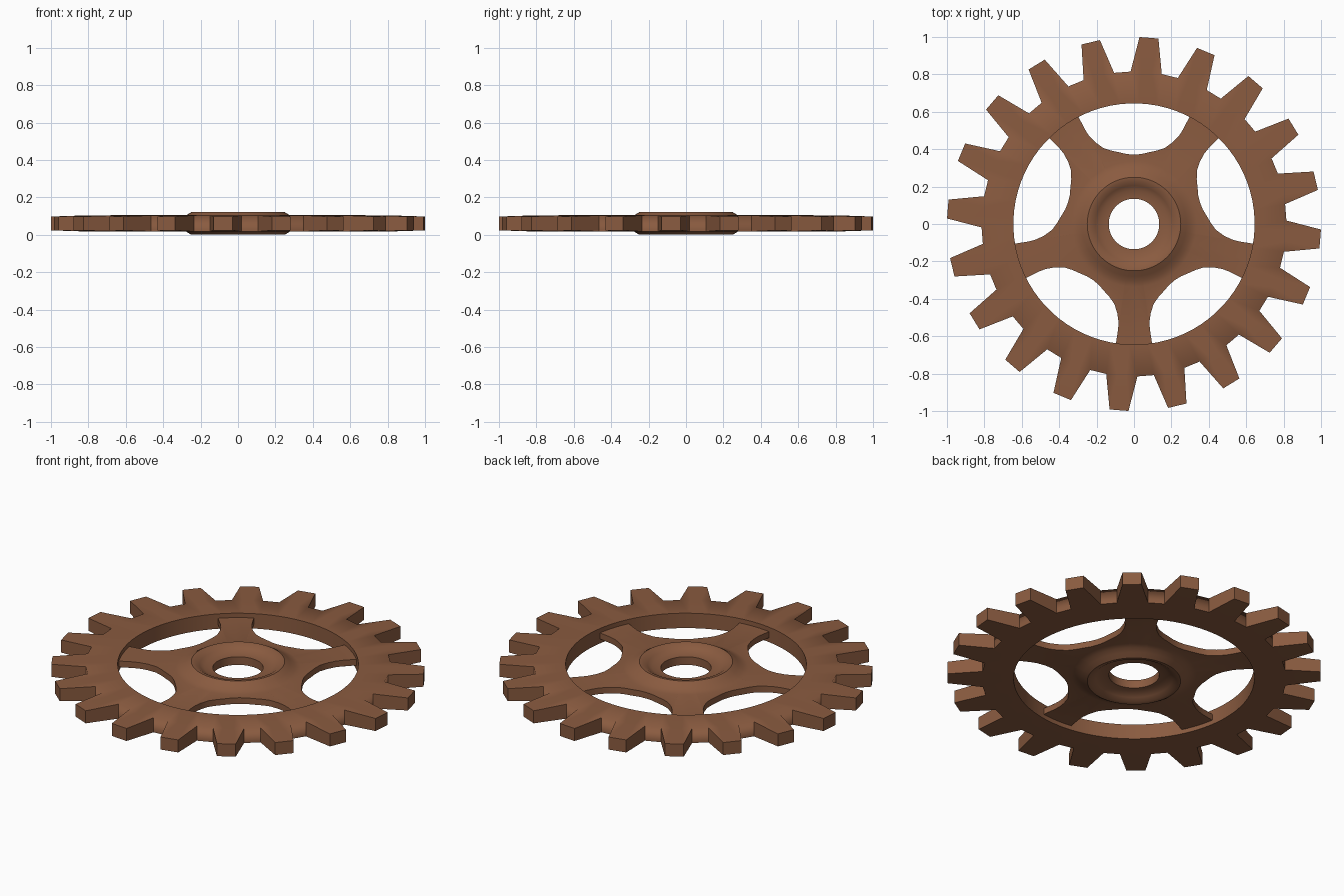
import bpy, bmesh, math

if "Cube" in bpy.data.objects:
    bpy.data.objects.remove(bpy.data.objects["Cube"])

MID = 0.061  # height of the gear's middle plane

brown = bpy.data.materials.new("brown")
brown.diffuse_color = (0.255, 0.105, 0.051, 1)
brown.use_nodes = True
brown.node_tree.nodes["Principled BSDF"].inputs["Base Color"].default_value = brown.diffuse_color


def polar(r, deg, z):
    a = math.radians(deg)
    return (r * math.cos(a), r * math.sin(a), z)


def loft(name, loops):
    """Join closed loops of equal length into a ring-shaped solid."""
    bm = bmesh.new()
    rows = [[bm.verts.new(p) for p in loop] for loop in loops]
    for i, row in enumerate(rows):
        nxt = rows[(i + 1) % len(rows)]
        for j in range(len(row)):
            k = (j + 1) % len(row)
            bm.faces.new((row[j], row[k], nxt[k], nxt[j]))
    bmesh.ops.recalc_face_normals(bm, faces=bm.faces)
    mesh = bpy.data.meshes.new(name)
    bm.to_mesh(mesh)
    bm.free()
    mesh.materials.append(brown)
    obj = bpy.data.objects.new(name, mesh)
    bpy.context.collection.objects.link(obj)
    bpy.ops.object.select_all(action='DESELECT')
    obj.select_set(True)
    bpy.context.view_layer.objects.active = obj
    bpy.ops.object.shade_smooth_by_angle(angle=math.radians(35))
    return obj


# Toothed rim: 20 tapered teeth around a round opening
TEETH, PHASE = 20, 85.4
STEP = 360 / TEETH
tooth = [(-5.9, 0.815, 0.043), (-2.9, 1.0, 0.037), (2.9, 1.0, 0.037), (5.9, 0.815, 0.043)]
inner, root, outer = [], [], []
for t in range(TEETH):
    base = PHASE + t * STEP
    for i, (off, r, h) in enumerate(tooth):
        inner.append((0.645, base + (i - 1.5) * STEP / 4, 0.044))
        root.append((0.815, base + (-5.9, -2, 2, 5.9)[i], 0.043))
        outer.append((r, base + off, h))


def level(points, sign):
    return [polar(r, a, MID + sign * h) for r, a, h in points]


# Corner points of each tooth root coincide with the rim edge, so they are merged
rim = loft("toothed_rim", [level(inner, 1), level(root, 1), level(outer, 1),
                           level(outer, -1), level(root, -1), level(inner, -1)])
bm = bmesh.new()
bm.from_mesh(rim.data)
bmesh.ops.remove_doubles(bm, verts=bm.verts, dist=0.0005)
bmesh.ops.dissolve_degenerate(bm, edges=bm.edges, dist=0.0005)
bm.to_mesh(rim.data)
bm.free()

# Spoked hub: five spokes with curved openings, and a raised ring round the hole
# half opening as (angle from the opening's middle, radius)
half = [(27.4, 0.65), (27.5, 0.575), (27.0, 0.53), (25.4, 0.485), (22.2, 0.44),
        (17.3, 0.411), (12.5, 0.394), (6, 0.376), (0, 0.371)]
outline = []
for s in range(5):
    mid = 90 + 72 * s
    outline += [(mid - a, r) for a, r in half]
    outline += [(mid + a, r) for a, r in reversed(half[:-1])]
    outline.append((mid + 36, 0.652))  # spoke end
COUNT = len(outline)

# (radius, half thickness) from hole to spokes
section = [(0.135, 0.024), (0.18, 0.027), (0.205, 0.042), (0.23, 0.058), (0.25, 0.060),
           (0.28, 0.042), (0.305, 0.027), (0.335, 0.019)]


def ring(r, h):
    pts = []
    for i, (a, _) in enumerate(outline):
        even = outline[0][0] + i * 360 / COUNT
        blend = min(1, (r - 0.135) / 0.2)  # even at the hole, spoke-aligned outside
        pts.append(polar(r, even + (a - even) * blend, MID + h))
    return pts


edge = 0.018
top = [ring(r, h) for r, h in section] + [[polar(r, a, MID + edge) for a, r in outline]]
bottom = [[polar(r, a, MID - edge) for a, r in outline]] + [ring(r, -h) for r, h in reversed(section)]
loft("spoked_hub", top + bottom)
